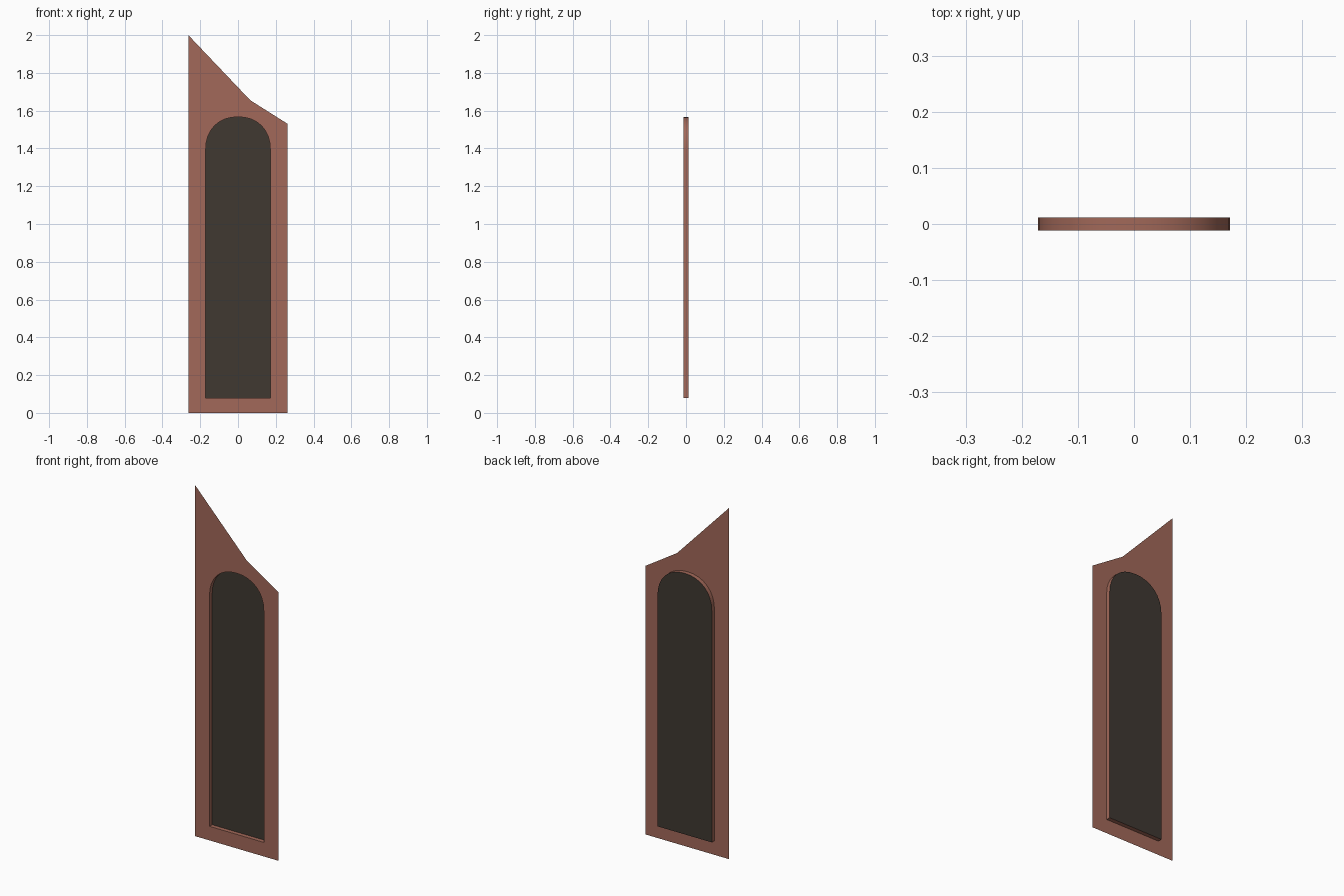
import bpy, bmesh, math

if "Cube" in bpy.data.objects:
    bpy.data.objects.remove(bpy.data.objects["Cube"])

FRONT, BACK = -0.012, 0.012


def material(name, color):
    m = bpy.data.materials.new(name)
    m.use_nodes = True
    m.diffuse_color = (*color, 1)
    m.node_tree.nodes["Principled BSDF"].inputs["Base Color"].default_value = (*color, 1)
    return m


def finish(name, bm, mat):
    mesh = bpy.data.meshes.new(name)
    bm.to_mesh(mesh)
    bm.free()
    mesh.materials.append(mat)
    ob = bpy.data.objects.new(name, mesh)
    bpy.context.collection.objects.link(ob)
    return ob


def add_loop(bm, points, y):
    verts = [bm.verts.new((x, y, z)) for x, z in points]
    edges = [bm.edges.new((v, verts[i - 1])) for i, v in enumerate(verts)]
    return verts, edges


def arched_outline(half_width, bottom, spring, rise, steps=16, power=0.92):
    # Slightly full arch above a straight-sided opening
    pts = [(-half_width, bottom), (half_width, bottom)]
    for i in range(steps + 1):
        a = math.pi * i / steps
        c, s = math.cos(a), max(math.sin(a), 0)
        pts.append((math.copysign(abs(c) ** power, c) * half_width,
                    spring + rise * s ** power))
    return pts


brick = material("reddish brown", (0.36, 0.14, 0.10))
dark = material("dark glass", (0.050, 0.040, 0.031))

outline = [(-0.263, 0), (0.263, 0), (0.263, 1.53), (0.065, 1.655), (-0.263, 2)]
opening = arched_outline(0.171, 0.08, 1.396, 0.171)

# Thin front sheet with the arched opening left free
bm = bmesh.new()
edges = add_loop(bm, outline, FRONT)[1] + add_loop(bm, opening, FRONT)[1]
bmesh.ops.triangle_fill(bm, edges=edges, use_beauty=True, normal=(0, -1, 0))
bmesh.ops.dissolve_limit(bm, angle_limit=0.01, verts=bm.verts, edges=bm.edges)
for f in bm.faces:
    if f.normal.y > 0:
        f.normal_flip()
finish("wall_panel", bm, brick)

# Reveal running back from the opening
bm = bmesh.new()
front = add_loop(bm, opening, FRONT)[0]
back = add_loop(bm, opening, BACK)[0]
for i in range(len(front)):
    bm.faces.new((front[i - 1], front[i], back[i], back[i - 1]))
bmesh.ops.recalc_face_normals(bm, faces=bm.faces)
reveal = finish("window_reveal", bm, brick)
bpy.ops.object.select_all(action="DESELECT")
reveal.select_set(True)
bpy.context.view_layer.objects.active = reveal
bpy.ops.object.shade_smooth_by_angle(angle=math.radians(30))

# Dark pane closing the back of the reveal
bm = bmesh.new()
bm.faces.new(add_loop(bm, opening, BACK)[0])
finish("window_pane", bm, dark)
